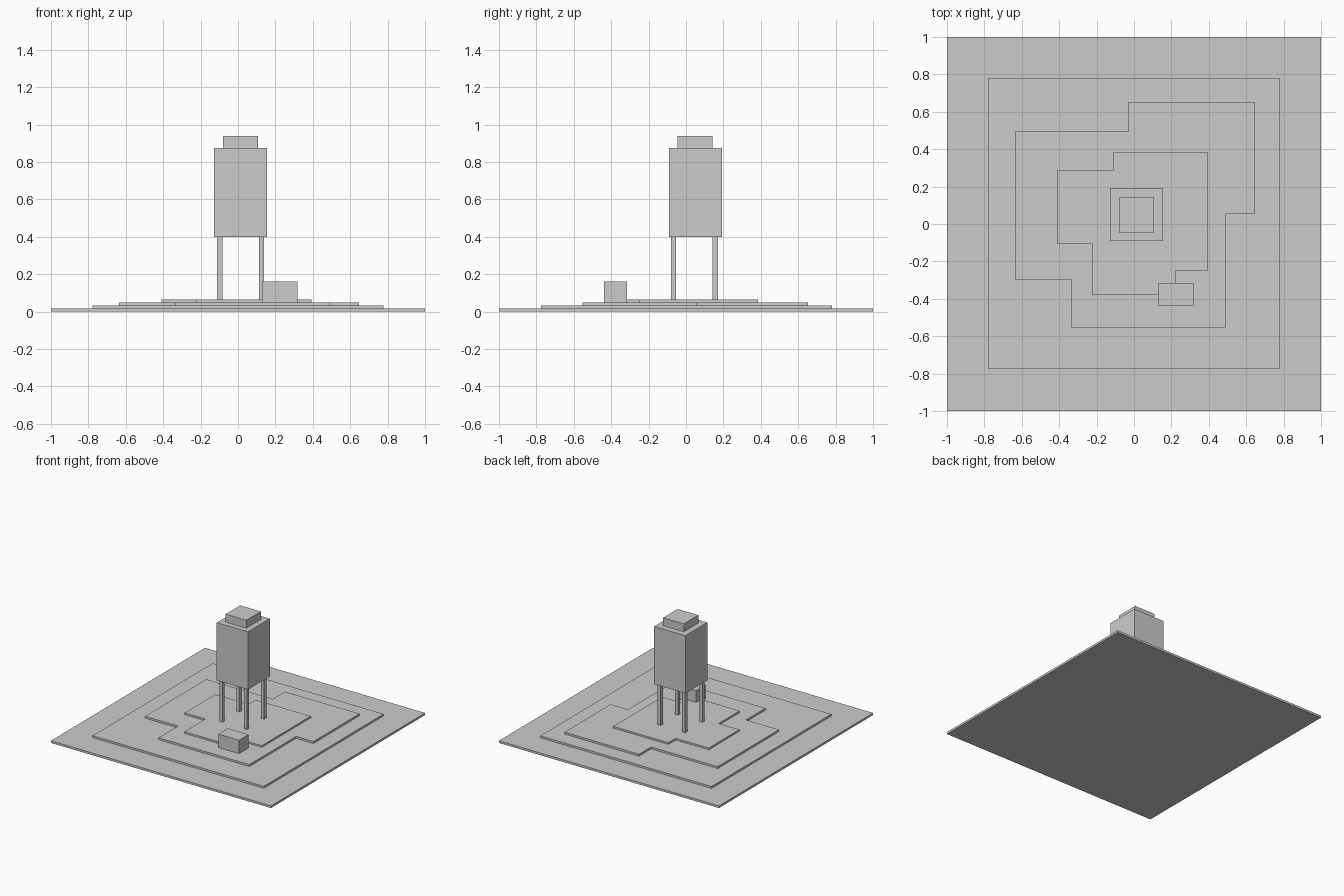
import bpy, bmesh

if "Cube" in bpy.data.objects:
    bpy.data.objects.remove(bpy.data.objects["Cube"])


def slab(name, outline, z0, z1):
    """Extrude a flat outline from z0 up to z1."""
    bm = bmesh.new()
    face = bm.faces.new([bm.verts.new((x, y, z0)) for x, y in outline])
    up = bmesh.ops.extrude_face_region(bm, geom=[face], use_keep_orig=True)
    verts = [v for v in up["geom"] if isinstance(v, bmesh.types.BMVert)]
    bmesh.ops.translate(bm, verts=verts, vec=(0, 0, z1 - z0))
    bmesh.ops.recalc_face_normals(bm, faces=bm.faces)
    mesh = bpy.data.meshes.new(name)
    bm.to_mesh(mesh)
    bm.free()
    obj = bpy.data.objects.new(name, mesh)
    bpy.context.collection.objects.link(obj)
    return obj


def box(name, x0, x1, y0, y1, z0, z1):
    return slab(name, [(x0, y0), (x1, y0), (x1, y1), (x0, y1)], z0, z1)


# Terraced ground, stacked from the lowest level up
Z = [0, 0.018, 0.034, 0.05, 0.064]
box("ground_base", -1, 1, -1, 1, Z[0], Z[1])
box("ground_terrace", -0.778, 0.778, -0.776, 0.78, Z[1], Z[2])
slab("middle_terrace", [
    (-0.635, -0.30), (-0.335, -0.30), (-0.335, -0.553), (0.49, -0.553),
    (0.49, 0.053), (0.648, 0.053), (0.648, 0.652), (-0.03, 0.652),
    (-0.03, 0.495), (-0.635, 0.495)], Z[2], Z[3])
slab("top_terrace", [
    (-0.41, -0.107), (-0.222, -0.107), (-0.222, -0.38), (0.222, -0.38),
    (0.222, -0.25), (0.392, -0.25), (0.392, 0.385), (-0.11, 0.385),
    (-0.11, 0.29), (-0.41, 0.29)], Z[3], Z[4])

# Small hut at the edge of the top terrace
box("hut", 0.128, 0.317, -0.438, -0.315, Z[3], 0.16)

# Tower tank and its cap
box("tank", -0.129, 0.155, -0.092, 0.192, 0.40, 0.875)
box("tank_cap", -0.08, 0.108, -0.046, 0.143, 0.875, 0.94)

# Four legs under the tank
for side, x in (("left", -0.112), ("right", 0.111)):
    for end, y in (("front", -0.081), ("back", 0.142)):
        box(f"{end}_{side}_leg", x, x + 0.028, y, y + 0.028, Z[4], 0.40)
